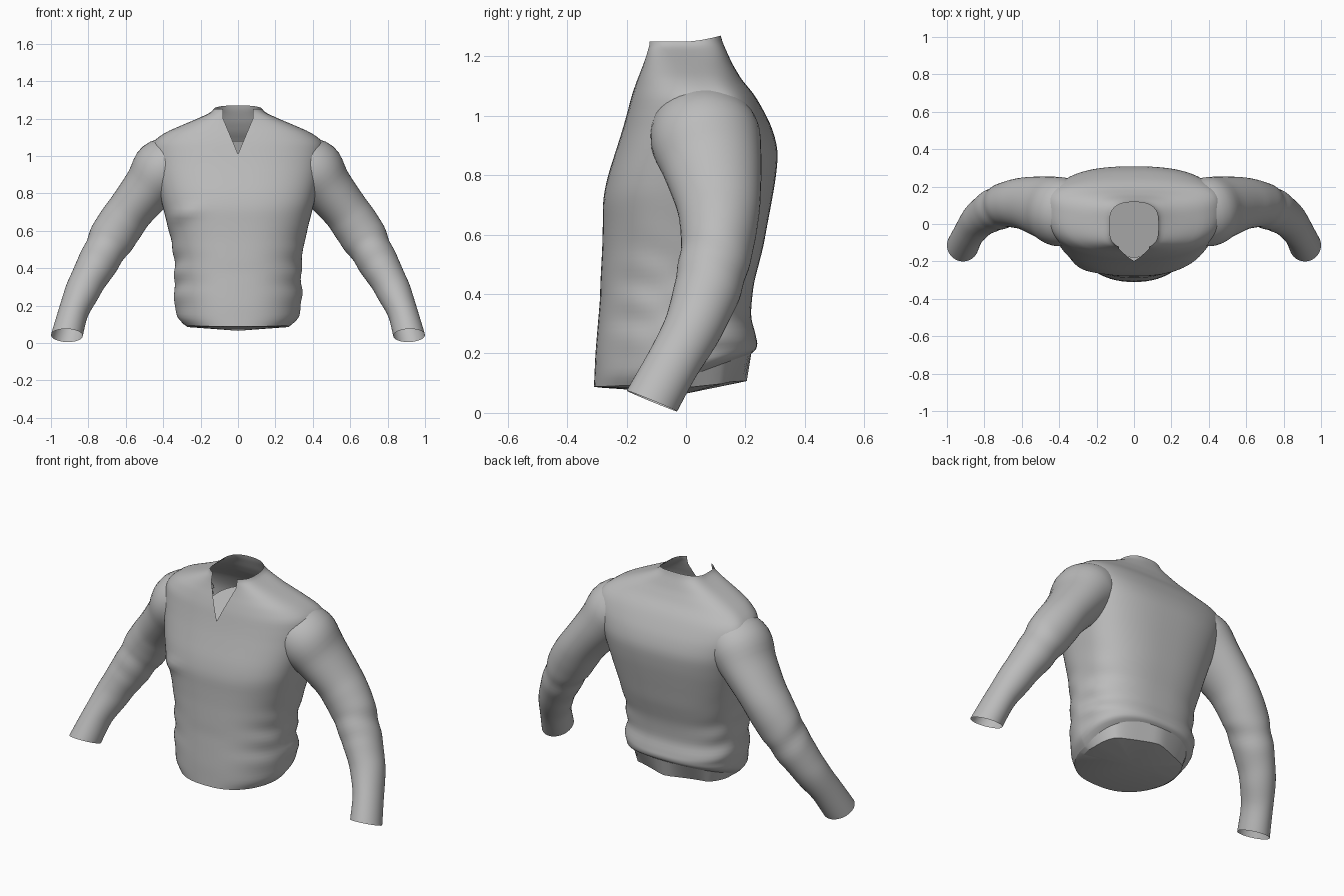
import bpy, bmesh, math
from mathutils import Vector

if "Cube" in bpy.data.objects:
    bpy.data.objects.remove(bpy.data.objects["Cube"])

cloth = bpy.data.materials.new("grey cloth")
cloth.diffuse_color = (0.5, 0.5, 0.5, 1)
cloth.use_nodes = True
cloth.node_tree.nodes["Principled BSDF"].inputs["Base Color"].default_value = cloth.diffuse_color


def spline(rows, steps):
    """Catmull-Rom interpolation through rows of numbers."""
    out = []
    for i in range(len(rows) - 1):
        p0, p1 = rows[max(i - 1, 0)], rows[i]
        p2, p3 = rows[i + 1], rows[min(i + 2, len(rows) - 1)]
        for s in range(steps):
            t = s / steps
            out.append([0.5 * (2 * b + (c - a) * t + (2 * a - 5 * b + 4 * c - d) * t * t
                               + (3 * b - a - 3 * c + d) * t ** 3)
                        for a, b, c, d in zip(p0, p1, p2, p3)])
    return out + [list(rows[-1])]


def ramp(z, z0, z1, a, b):
    """Blend from a at z0 to b at z1, held constant outside."""
    return a + (b - a) * max(0, min(1, (z - z0) / (z1 - z0)))


def loft(name, rings, closed, tip=None, angle=50, hidden=None):
    """Skin point rings; tip closes the last ring; hidden(p) marks buried points."""
    bm = bmesh.new()
    vs = [[bm.verts.new(p) for p in r] for r in rings]
    n = len(rings[0])
    last = n if closed else n - 1
    for a, b in zip(vs, vs[1:]):
        for j in range(last):
            k = (j + 1) % n
            bm.faces.new((a[j], a[k], b[k], b[j]))
    if tip:
        c = bm.verts.new(tip)
        for j in range(last):
            bm.faces.new((vs[-1][j], vs[-1][(j + 1) % n], c))
    bmesh.ops.remove_doubles(bm, verts=bm.verts, dist=0.0002)
    bmesh.ops.recalc_face_normals(bm, faces=bm.faces)
    if hidden:
        buried = {v for v in bm.verts if hidden(v.co)}
        bmesh.ops.delete(bm, geom=[f for f in bm.faces if all(v in buried for v in f.verts)],
                         context='FACES')
    me = bpy.data.meshes.new(name)
    bm.to_mesh(me)
    bm.free()
    me.materials.append(cloth)
    ob = bpy.data.objects.new(name, me)
    bpy.context.collection.objects.link(ob)
    bpy.ops.object.select_all(action='DESELECT')
    ob.select_set(True)
    bpy.context.view_layer.objects.active = ob
    bpy.ops.object.shade_smooth_by_angle(angle=math.radians(angle))
    return ob


# torso sections: height, half width, front y, back y
body = [
    (.10, .29, -.31, .22), (.14, .325, -.308, .235), (.20, .335, -.305, .24),
    (.26, .345, -.30, .235), (.32, .335, -.295, .22), (.38, .343, -.29, .222),
    (.44, .338, -.288, .23), (.50, .35, -.285, .245), (.56, .36, -.282, .26),
    (.64, .38, -.28, .275), (.72, .40, -.278, .29), (.80, .42, -.262, .303),
    (.88, .44, -.237, .308), (.95, .455, -.215, .292), (1.01, .465, -.198, .265),
    (1.07, .455, -.182, .23), (1.12, .395, -.165, .19), (1.16, .31, -.15, .165),
    (1.20, .215, -.138, .142), (1.23, .15, -.134, .125), (1.25, .13, -.134, .117)]
sections = spline(body, 3)


def shape(z, yf, yb):
    """Side ridge y and the front and back roundness at a height."""
    ridge = (yf + yb) / 2 + .06 * math.exp(-((z - 1.05) / .12) ** 2)
    pf = ramp(z, .3, .75, 1.15, .75) if z < 1.1 else ramp(z, 1.1, 1.22, .75, .55)
    return ridge, pf, ramp(z, .3, .75, .75, .62)


def torso_ring(z, w, yf, yb, n=80):
    ridge, pf, pb = shape(z, yf, yb)
    # neck notch: the front seam opens above its lowest point
    gap = min(.08, max(0, z - 1.01) * .42)
    start = -math.acos((gap / w) ** 1.25)
    sweep = 2 * math.pi - 2 * (start + math.pi / 2)
    pts = []
    for j in range(n + 1):
        a = start + sweep * j / n
        c, s = math.cos(a), math.sin(a)
        x = math.copysign(abs(c) ** .8, c) * w
        y = ridge + ((yb - ridge) * s ** pb if s > 0 else (yf - ridge) * (-s) ** pf)
        # hem rises at the back, collar stands higher at the back
        h = z + .1 * max(0, s) ** .7 * max(0, 1 - (z - .1) / .15)
        h += .02 * max(0, s) * ramp(z, 1.18, 1.25, 0, 1)
        h -= .012 * max(0, -s) * max(0, 1 - (z - .1) / .15)
        # slanted side creases and a fold beside the chest
        low = math.exp(-((z - .36) / .2) ** 2) * abs(c) ** 3
        x *= 1 + .012 * low * math.sin(45 * z + 5 * s + c)
        if s < 0:
            y -= .018 * math.exp(-((x + .3) / .09) ** 2
                                 - ((z - .69 - .2 * (x + .3)) / .035) ** 2)
        pts.append(Vector((x, y, h)))
    return pts


def in_torso(p):
    z, w, yf, yb = min(sections, key=lambda r: abs(r[0] - p.z))
    if abs(z - p.z) > .03:
        return False
    ridge, pf, pb = shape(z, yf, yb)
    depth, e = (yb - ridge, pb) if p.y > ridge else (ridge - yf, pf)
    return (abs(p.x) / w) ** 2.5 + (abs(p.y - ridge) / depth) ** (2 / e) < .93


# sleeve sections: centre x, y, z, radius across, radius front to back
arm = [
    (.30, .05, 1.0, .125, .16), (.395, .065, .928, .168, .185), (.475, .088, .832, .14, .168),
    (.57, .108, .715, .124, .144), (.625, .11, .638, .125, .132), (.675, .105, .56, .123, .122),
    (.715, .09, .49, .11, .117), (.76, .07, .41, .106, .112), (.80, .045, .34, .096, .104),
    (.835, .015, .27, .092, .097), (.88, -.045, .165, .08, .09), (.915, -.115, .04, .085, .092)]
path = spline(arm, 4)
rings, frames = [], []
for i, (x, y, z, ra, rb) in enumerate(path):
    t = Vector(path[min(i + 1, len(path) - 1)][:3]) - Vector(path[max(i - 1, 0)][:3])
    t.normalize()
    # cuff cut turns level across the wrist
    level = ramp(i, len(path) - 6, len(path) - 1, 0, 1)
    t = t.lerp(Vector((.03, -.38, -.92)), level).normalized()
    v = Vector((0, 1, 0))
    v = (v - t * v.dot(t)).normalized()
    u = v.cross(t)
    frames.append((Vector((x, y, z)), t, u, v, ra, rb))
    ring = []
    for k in range(40):
        a = 2 * math.pi * k / 40
        # soft elbow creases
        bump = 1 + .015 * math.exp(-((z - .47) / .1) ** 2) * math.sin(60 * z + 2 * math.sin(a))
        ring.append(Vector((x, y, z)) + (u * ra * math.cos(a) + v * rb * math.sin(a)) * bump)
    rings.append(ring)


def in_sleeve(p):
    q = Vector((abs(p.x), p.y, p.z))
    return any(abs((q - c).dot(t)) < .02
               and ((q - c).dot(u) / ra) ** 2 + ((q - c).dot(v) / rb) ** 2 < .9
               for c, t, u, v, ra, rb in frames[:16])


loft("shirt_body", [torso_ring(*r) for r in sections], False, hidden=in_sleeve)
sleeve = loft("sleeves", rings, True, hidden=in_torso)
sleeve.modifiers.new("mirror", 'MIRROR').use_mirror_merge = False

# underside closing the hem, sloping to a blunt point at the back
hem = torso_ring(*body[0])
inner = [Vector((p.x * .93, p.y * .93 if p.y < 0 else min(p.y * .93, .21 - .35 * abs(p.x)),
                 .085 + .1 * max(0, p.y))) for p in hem]
loft("hem_underside", [hem, inner], False, (0, 0, .065), 25)

# lining seen through the neck opening
rim = [Vector((.16 * math.cos(a), -.02 + .16 * math.sin(a), 1.04 + .04 * math.sin(a)))
       for a in [2 * math.pi * k / 32 for k in range(32)]]
loft("neck_lining", [rim, [p * .5 + Vector((0, -.01, .52)) for p in rim]], True, (0, -.02, 1.04))
